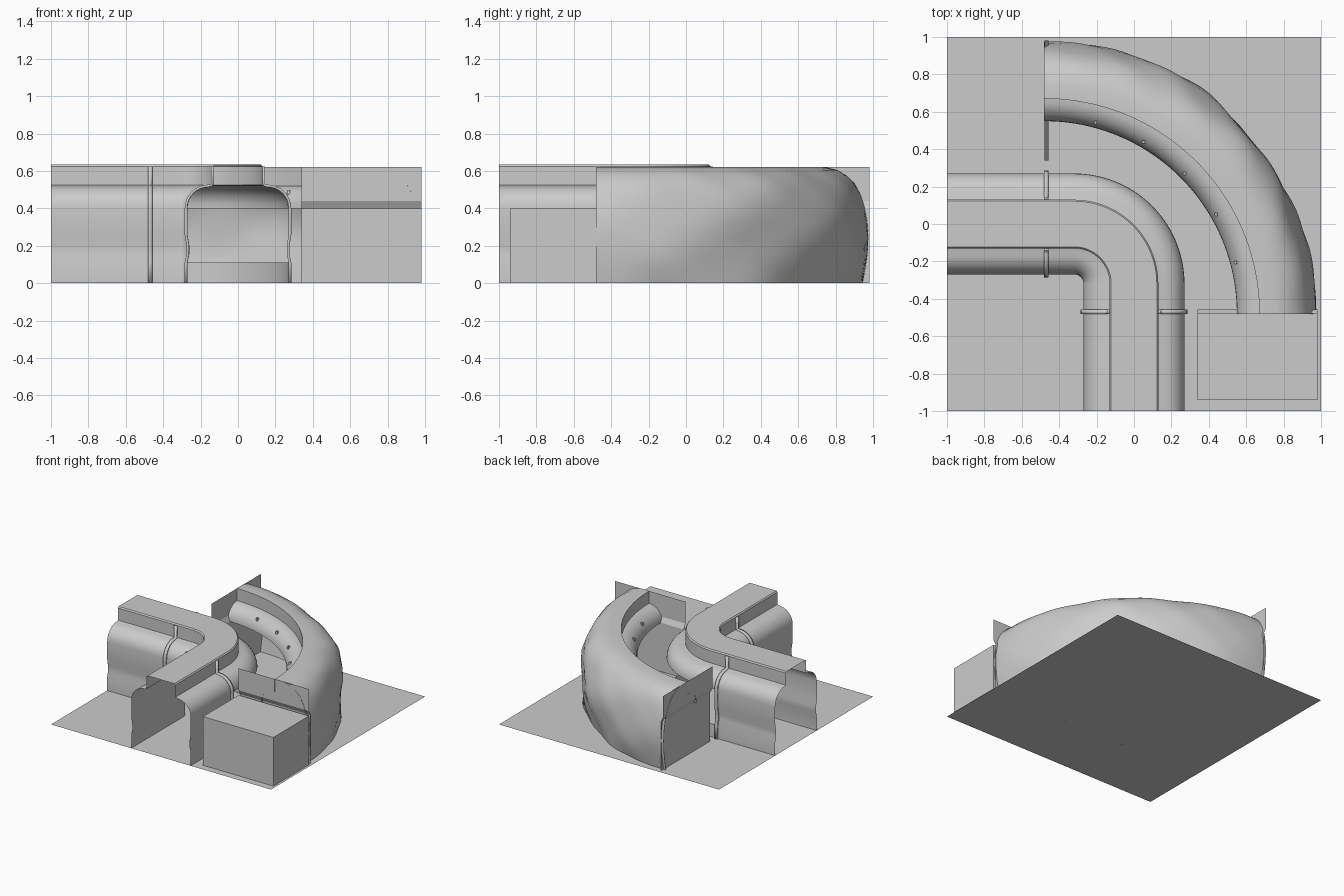
import bpy, bmesh, math
from math import sin, cos, pi

cube = bpy.data.objects.get("Cube")
if cube:
    bpy.data.objects.remove(cube)

grey = bpy.data.materials.new("light grey")
grey.use_nodes = True
COLOUR = (0.6, 0.6, 0.6, 1)
grey.diffuse_color = COLOUR
grey.node_tree.nodes["Principled BSDF"].inputs["Base Color"].default_value = COLOUR


def finish(name, bm, smooth=False):
    mesh = bpy.data.meshes.new(name)
    bm.to_mesh(mesh)
    bm.free()
    obj = bpy.data.objects.new(name, mesh)
    bpy.context.collection.objects.link(obj)
    mesh.materials.append(grey)
    if smooth:
        bpy.ops.object.select_all(action='DESELECT')
        obj.select_set(True)
        bpy.context.view_layer.objects.active = obj
        bpy.ops.object.shade_smooth_by_angle(angle=math.radians(35))
    return obj


def sweep(name, path, profile, skip=None, bump=None):
    """Sweep (offset, height) points along stations (x, y, angle of the offset)."""
    bm = bmesh.new()
    rows = []
    for x, y, a in path:
        row = []
        for d, z in profile:
            r = d + (bump(a, d, z) if bump else 0)
            row.append(bm.verts.new((x + r * cos(a), y + r * sin(a), z)))
        rows.append(row)
    for i in range(len(rows) - 1):
        for j in range(len(profile) - 1):
            if not (skip and skip(i, j)):
                bm.faces.new((rows[i][j], rows[i][j + 1], rows[i + 1][j + 1], rows[i + 1][j]))
    return finish(name, bm, True)


def box(name, lo, hi):
    bm = bmesh.new()
    bmesh.ops.create_cube(bm, size=1)
    for v in bm.verts:
        v.co = [(a + b) / 2 + c * (b - a) for a, b, c in zip(lo, hi, v.co)]
    return finish(name, bm)


def sheet(name, rows):
    """Join successive pairs of points into flat strips."""
    bm = bmesh.new()
    pairs = [[bm.verts.new(p) for p in row] for row in rows]
    for (a, b), (c, d) in zip(pairs, pairs[1:]):
        bm.faces.new((a, b, d, c))
    return finish(name, bm)


sheet("floor", [((-1, -1, 0), (1, -1, 0)), ((-1, 1, 0), (1, 1, 0))])

# Corridor: ribbed walls, rounded shoulders and a raised roof
wall = [(0.27, 0), (0.27, 0.11), (0.26, 0.155), (0.26, 0.2), (0.27, 0.26), (0.27, 0.4)]
shoulder = [(0.15 + 0.12 * cos(t * pi / 16), 0.4 + 0.12 * sin(t * pi / 16)) for t in range(1, 9)]
half = wall + shoulder + [(0.13, 0.525), (0.13, 0.625), (0.122, 0.635)]
profile = [(-d, z) for d, z in half] + half[::-1]
BEND = 0.32
STEPS = 24
RIB = 0.47
path = [(-1, 0, pi / 2), (-RIB, 0, pi / 2)]
for i in range(STEPS + 1):
    a = pi / 2 * (1 - i / STEPS)
    path.append((-BEND + BEND * cos(a), -BEND + BEND * sin(a), a))
path += [(0, -RIB, 0), (0, -1, 0)]


def window(i, j):
    # Open side between the ribs on the outside of the bend
    (d, z), (_, z2) = profile[j], profile[j + 1]
    return 0 < i < len(path) - 2 and d > 0 and z <= 0.41 and z2 >= 0.1


sweep("corridor", path, profile, skip=window)

# Ribs where the bend meets the straight runs
for side, label in ((1, "outer"), (-1, "inner")):
    strip = [(side * (d + 0.008), z) for d, z in half[:-1]]
    for run, stations in (("left", [(-RIB - w, 0, pi / 2) for w in (0.012, -0.012)]),
                          ("front", [(0, -RIB - w, 0) for w in (0.012, -0.012)])):
        rib = sweep(f"{label}_{run}_rib", stations, strip)
        mod = rib.modifiers.new("thickness", 'SOLIDIFY')
        mod.thickness = 0.014
        mod.offset = 0

# Curved outer gallery: rounded inner ledge, upright lip and rocky back
C = -0.48
ledge = [(1.15 - 0.12 * cos(t * pi / 16), 0.4 + 0.12 * sin(t * pi / 16)) for t in range(9)]
rock = [(1.15, 0.62), (1.23, 0.62), (1.29, 0.605), (1.34, 0.575), (1.38, 0.535), (1.41, 0.48),
        (1.435, 0.41), (1.45, 0.33), (1.455, 0.25), (1.45, 0.16), (1.44, 0.08), (1.425, 0)]


def rough(a, d, z):
    if d < 1.24:
        return 0
    wave = sin(5 * a + 9 * z) + 0.7 * sin(11 * a - 14 * z + 1) + 0.4 * sin(23 * a + 20 * z)
    return 0.011 * wave * sin(2 * a) ** 0.5 if 0 < a < pi / 2 else 0


arc = [(C, C, pi / 2 * i / 64) for i in range(65)]
sweep("gallery_ledge", arc, ledge + [(1.15, 0.62)])
sweep("rock_wall", arc, rock, bump=rough)

# Small fixings along the ledge
for i in range(1, 6):
    a = pi / 2 * i / 6
    x, y = C + 1.06 * cos(a), C + 1.06 * sin(a)
    box(f"fixing_{i}", (x - 0.008, y - 0.008, 0.475), (x + 0.008, y + 0.008, 0.498))

# End panels closing the gallery, one mirrored across the diagonal
section = [(-0.457, 0), (-0.457, 0.4), (-0.478, 0.44), (-0.478, 0.62)]
sheet("front_end_panel", [((0.34, y, z), (0.98, y, z)) for y, z in section])
sheet("left_end_panel", [((x, 0.34, z), (x, 0.98, z)) for x, z in section])

# Block in front of the gallery
box("front_block", (0.34, -0.94, 0), (0.98, -0.478, 0.4))
